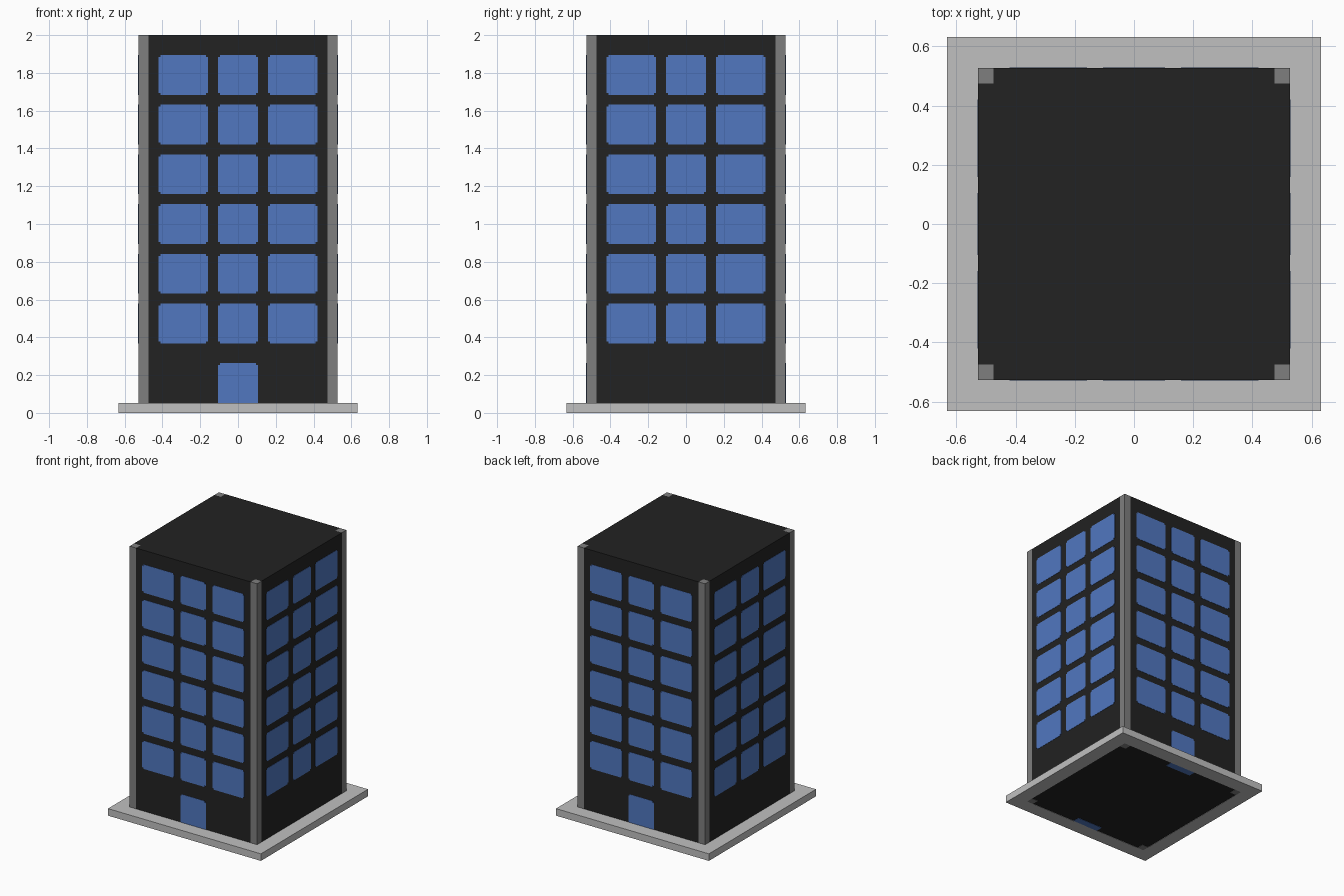
import bpy, bmesh, math
from mathutils import Matrix

if "Cube" in bpy.data.objects:
    bpy.data.objects.remove(bpy.data.objects["Cube"])

U = 2 / 190           # module: every size is a whole number of these
PROUD = 0.002         # how far the glass stands out from the wall


def material(name, r, g, b):
    m = bpy.data.materials.new(name)
    m.use_nodes = True
    m.diffuse_color = (r, g, b, 1)
    m.node_tree.nodes["Principled BSDF"].inputs["Base Color"].default_value = (r, g, b, 1)
    return m


WALL = material("black wall", 0.016, 0.016, 0.016)
POST = material("mid grey", 0.212, 0.212, 0.212)
SLAB = material("light grey", 0.527, 0.527, 0.527)
GLASS = material("blue glass", 0.082, 0.186, 0.527)


def extrude(bm, outline, vector):
    """Extrude a closed outline of 3D points into a solid."""
    face = bm.faces.new([bm.verts.new(p) for p in outline])
    top = bmesh.ops.extrude_face_region(bm, geom=[face])["geom"]
    verts = [v for v in top if isinstance(v, bmesh.types.BMVert)]
    bmesh.ops.translate(bm, verts=verts, vec=vector)


def finish(bm, name, mat):
    bmesh.ops.recalc_face_normals(bm, faces=bm.faces)
    mesh = bpy.data.meshes.new(name)
    bm.to_mesh(mesh)
    bm.free()
    mesh.materials.append(mat)
    obj = bpy.data.objects.new(name, mesh)
    bpy.context.collection.objects.link(obj)
    return obj


def rect(x0, x1, y0, y1, z):
    return [(x0, y0, z), (x1, y0, z), (x1, y1, z), (x0, y1, z)]


# Base slab: a square frame around the tower foot
bm = bmesh.new()
outer = [bm.verts.new(p) for p in rect(-60 * U, 60 * U, -60 * U, 60 * U, 0)]
inner = [bm.verts.new(p) for p in rect(-50 * U, 50 * U, -50 * U, 50 * U, 0)]
ring = [bm.faces.new((outer[i], outer[(i + 1) % 4], inner[(i + 1) % 4], inner[i])) for i in range(4)]
top = bmesh.ops.extrude_face_region(bm, geom=ring)["geom"]
bmesh.ops.translate(bm, verts=[v for v in top if isinstance(v, bmesh.types.BMVert)], vec=(0, 0, 5 * U))
finish(bm, "base_slab", SLAB)

# Tower body: square plan with a notch at each corner for the posts
bm = bmesh.new()
a, b = 50 * U, 45 * U
plan = []
for k in range(4):
    turn = Matrix.Rotation(k * math.pi / 2, 3, 'Z')
    plan += [turn @ v for v in map(lambda p: Matrix.Translation((p[0], p[1], PROUD)).translation,
                                   [(a, -b), (a, b), (b, b)])]
extrude(bm, plan, (0, 0, 2 - PROUD))
finish(bm, "tower_body", WALL)

# Corner posts
for sx, side in ((-1, "right"), (1, "left")):
    for sy, end in ((-1, "front"), (1, "back")):
        bm = bmesh.new()
        x, y = sx * 47.5 * U, sy * 47.5 * U
        h = 2.5 * U
        extrude(bm, rect(x - h, x + h, y - h, y + h, 0), (0, 0, 2))
        finish(bm, f"{end}_{side}_post", POST)


def pane(bm, x0, x1, z0, z1, depth, square_foot=False):
    """Glass pane on the front wall with stepped corners, sizes in modules."""
    foot = [(x0, z0), (x1, z0)] if square_foot else [
        (x0, z0 + 1), (x0 + 1, z0 + 1), (x0 + 1, z0), (x1 - 1, z0), (x1 - 1, z0 + 1), (x1, z0 + 1)]
    head = [(x1, z1 - 1), (x1 - 1, z1 - 1), (x1 - 1, z1), (x0 + 1, z1), (x0 + 1, z1 - 1), (x0, z1 - 1)]
    extrude(bm, [(x * U, -50 * U - PROUD, z * U) for x, z in foot + head], (0, depth, 0))


# Six rows of three windows on each of the four walls
for k, side in enumerate(("front", "left", "back", "right")):
    bm = bmesh.new()
    for row in range(6):
        z = 35 + 25 * row
        for x0, x1 in ((-40, -15), (-10, 10), (15, 40)):
            pane(bm, x0, x1, z, z + 20, 2 * PROUD)
    finish(bm, f"{side}_windows", GLASS).rotation_euler.z = k * math.pi / 2

# Doors front and back, reaching down through the base
for k, side in enumerate(("front", "back")):
    bm = bmesh.new()
    pane(bm, -10, 10, 0, 25, 5 * U + PROUD, square_foot=True)
    finish(bm, f"{side}_door", GLASS).rotation_euler.z = k * math.pi
